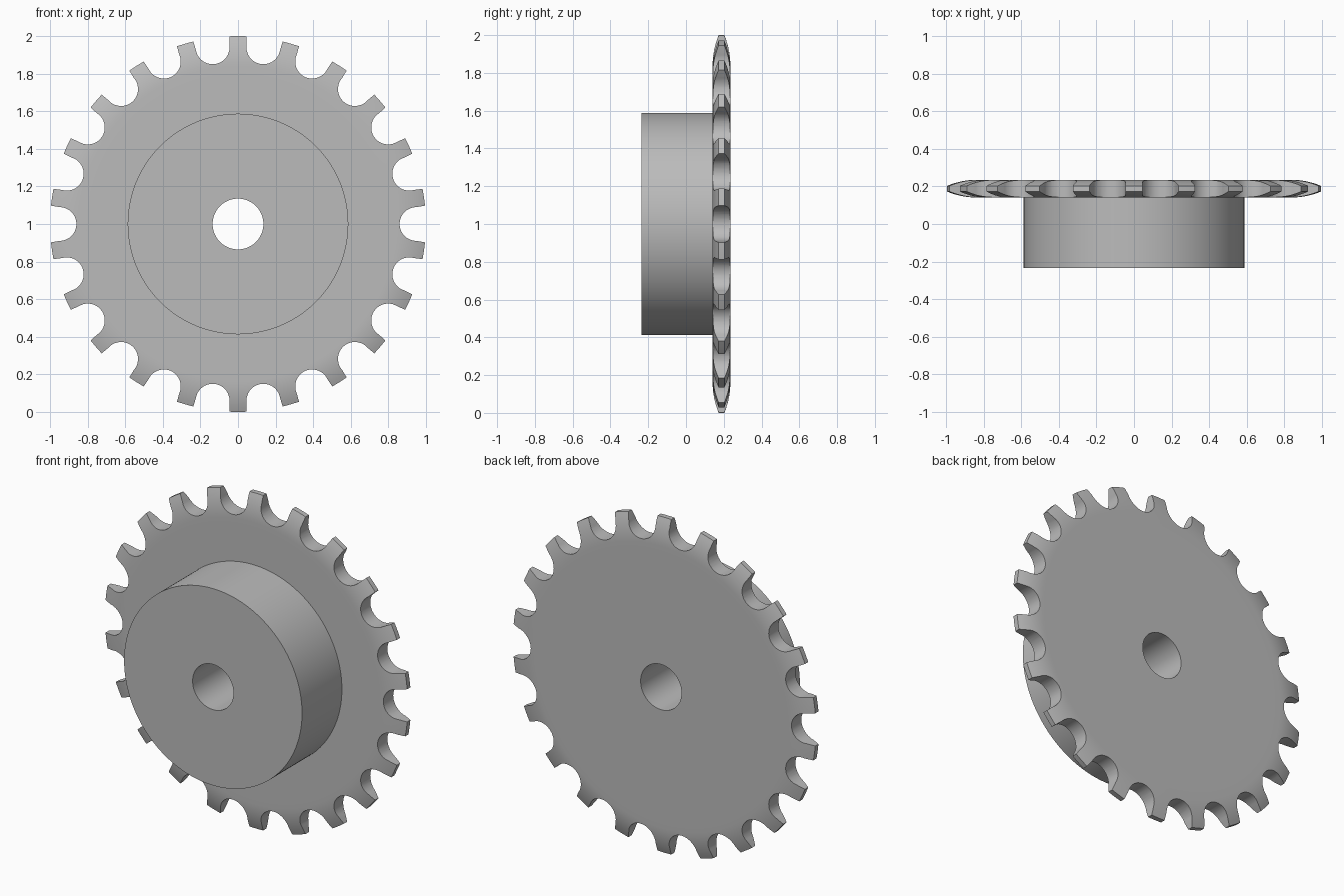
import bpy
import bmesh
from math import sin, cos, pi, sqrt

TEETH = 22
SEGMENTS = TEETH * 8
BORE, HUB, TIP = 0.135, 0.587, 1.0
FRONT, PLATE, BACK = -0.235, 0.141, 0.235
MID = (PLATE + BACK) / 2

cube = bpy.data.objects.get("Cube")
if cube:
    bpy.data.objects.remove(cube)

steel = bpy.data.materials.new("grey_steel")
steel.use_nodes = True
colour = (0.5, 0.5, 0.5, 1)
steel.diffuse_color = colour
steel.node_tree.nodes["Principled BSDF"].inputs["Base Color"].default_value = colour


def on_axis(radius, angle, y):
    """Point around the horizontal axle; angle starts at the top."""
    return (radius * sin(angle), y, 1 + radius * cos(angle))


def make_object(name, bm):
    bmesh.ops.recalc_face_normals(bm, faces=bm.faces)
    mesh = bpy.data.meshes.new(name)
    bm.to_mesh(mesh)
    bm.free()
    mesh.materials.append(steel)
    obj = bpy.data.objects.new(name, mesh)
    bpy.context.collection.objects.link(obj)
    return obj


def lathe(name, profile):
    bm = bmesh.new()
    rings = [[bm.verts.new(on_axis(r, 2 * pi * i / SEGMENTS, y)) for r, y in profile]
             for i in range(SEGMENTS)]
    for i in range(SEGMENTS):
        a, b = rings[i - 1], rings[i]
        for j in range(len(profile)):
            bm.faces.new((a[j - 1], a[j], b[j], b[j - 1]))
    return make_object(name, bm)


# Rounded rim: an arc tangent to the plate side, ending at the narrow tooth tip
rim_start, tip_half = 0.84, 0.015
drop, reach = BACK - MID - tip_half, TIP - rim_start
arc = (reach ** 2 + drop ** 2) / (2 * drop)
rim = []
for k in range(9):
    step = reach * k / 8
    rim.append((rim_start + step, BACK - MID - arc + sqrt(arc ** 2 - step ** 2)))

# Hub and plate share one turned section
profile = [(BORE, FRONT), (HUB, FRONT), (HUB, PLATE), (0.8, PLATE)]
profile += [(r, MID - w) for r, w in rim]
profile += [(r, MID + w) for r, w in reversed(rim)]
profile += [(0.8, BACK), (HUB, BACK), (BORE, BACK)]
sprocket = lathe("sprocket_wheel", profile)

# Roller gaps between the teeth
seat_centre, seat_radius, arc_steps = 0.95, 0.09, 20
outline = [(0.108, 1.06)]
for k in range(arc_steps + 1):
    a = -pi * k / arc_steps
    outline.append((seat_radius * cos(a), seat_centre + seat_radius * sin(a)))
outline.append((-0.108, 1.06))

bm = bmesh.new()
for t in range(TEETH):
    turn = 2 * pi * (t + 0.5) / TEETH
    ends = []
    for y in (PLATE - 0.1, BACK + 0.1):
        ends.append([bm.verts.new((u * cos(turn) + v * sin(turn), y,
                                   1 - u * sin(turn) + v * cos(turn)))
                     for u, v in outline])
    near, far = ends
    bm.faces.new(near)
    bm.faces.new(far[::-1])
    for j in range(len(outline)):
        bm.faces.new((near[j - 1], near[j], far[j], far[j - 1]))
cutter = make_object("gap_cutter", bm)

cut = sprocket.modifiers.new("tooth_gaps", "BOOLEAN")
cut.operation = "DIFFERENCE"
cut.solver = "EXACT"
cut.object = cutter

# Bake the cut so that the new edges can be marked sharp
bpy.context.view_layer.update()
graph = bpy.context.evaluated_depsgraph_get()
mesh = bpy.data.meshes.new_from_object(sprocket.evaluated_get(graph))
sprocket.modifiers.clear()
sprocket.data = mesh
mesh.name = "sprocket_wheel"
bpy.data.objects.remove(cutter)

bpy.ops.object.select_all(action="DESELECT")
sprocket.select_set(True)
bpy.context.view_layer.objects.active = sprocket
bpy.ops.object.shade_smooth_by_angle(angle=pi / 6)
